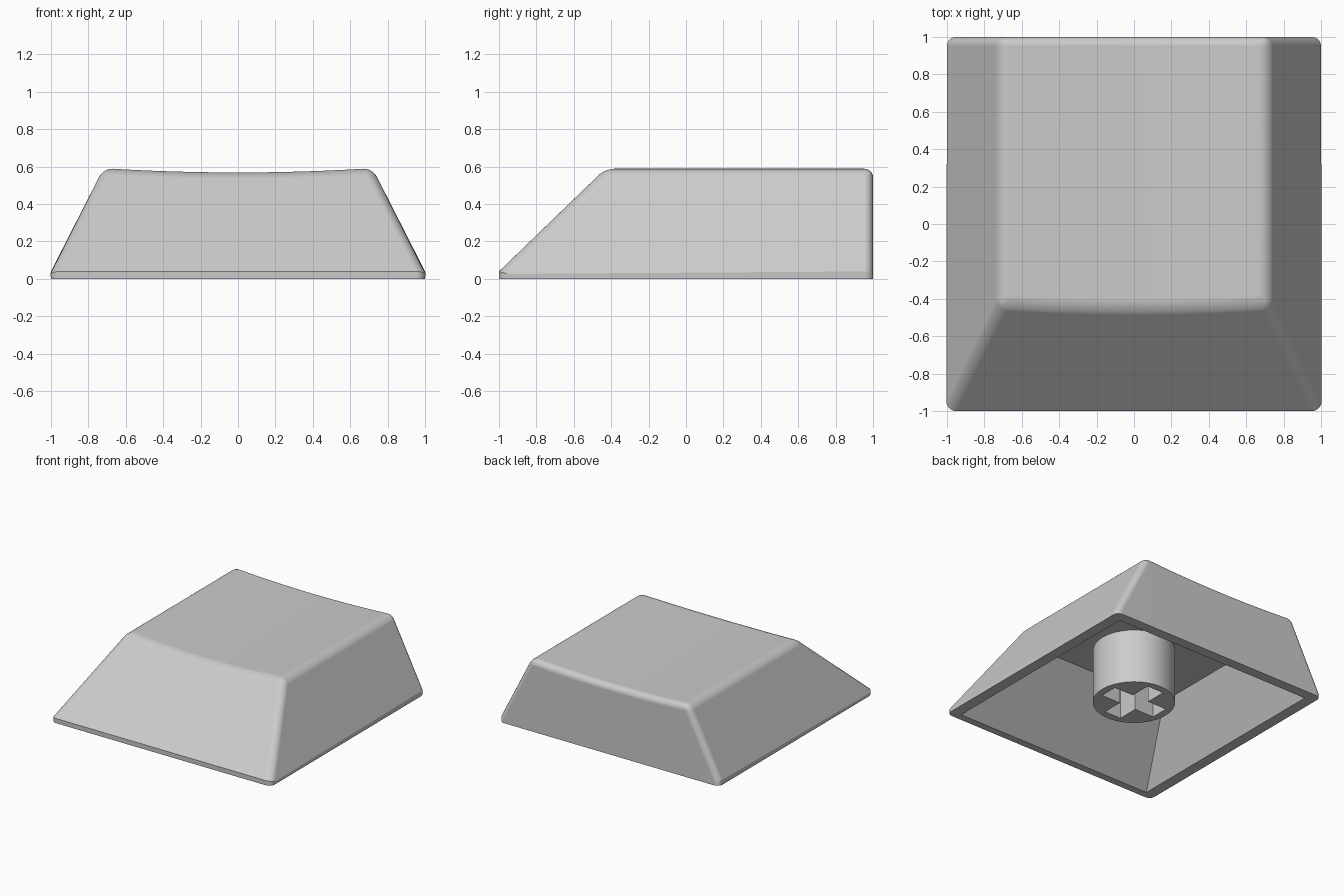
import bpy, bmesh
from math import radians
from mathutils import Matrix

cube = bpy.data.objects.get("Cube")
if cube:
    bpy.data.objects.remove(cube, do_unlink=True)

grey = bpy.data.materials.new("light grey plastic")
grey.use_nodes = True
colour = (0.6, 0.6, 0.6, 1)
grey.diffuse_color = colour
grey.node_tree.nodes["Principled BSDF"].inputs["Base Color"].default_value = colour


def loft(rings):
    """Closed solid through rectangles given as (half_width, front_y, back_y, z)."""
    bm = bmesh.new()
    loops = [[bm.verts.new(p) for p in ((-w, f, z), (w, f, z), (w, b, z), (-w, b, z))]
             for w, f, b, z in rings]
    for low, high in zip(loops, loops[1:]):
        for i in range(4):
            j = (i + 1) % 4
            bm.faces.new((low[i], low[j], high[j], high[i]))
    bm.faces.new(loops[0][::-1])
    bm.faces.new(loops[-1])
    return bm


def finish(bm, name):
    bmesh.ops.recalc_face_normals(bm, faces=bm.faces[:])
    mesh = bpy.data.meshes.new(name)
    bm.to_mesh(mesh)
    bm.free()
    mesh.materials.append(grey)
    obj = bpy.data.objects.new(name, mesh)
    bpy.context.collection.objects.link(obj)
    return obj


def activate(obj):
    bpy.ops.object.select_all(action='DESELECT')
    obj.select_set(True)
    bpy.context.view_layer.objects.active = obj


def cut(obj, cutter):
    mod = obj.modifiers.new("cut", 'BOOLEAN')
    mod.operation = 'DIFFERENCE'
    mod.solver = 'EXACT'
    mod.object = cutter
    activate(obj)
    bpy.ops.object.modifier_apply(modifier=mod.name)
    bpy.data.objects.remove(cutter, do_unlink=True)


def smooth(obj):
    activate(obj)
    bpy.ops.object.shade_smooth_by_angle(angle=radians(20))
    mod = obj.modifiers.new("even shading", 'WEIGHTED_NORMAL')
    mod.keep_sharp = True


# Outer body: short upright skirt, sloping front and sides, upright back
TOP, SKIRT = 0.59, 0.04
TOP_HALF, TOP_FRONT = 0.72, -0.43
bm = loft([(1, -1, 1, 0), (1, -1, 1, SKIRT), (TOP_HALF, TOP_FRONT, 1, TOP)])

# Round the corner edges and the rim of the top
edges = [e for e in bm.edges
         if abs(e.verts[0].co.z - e.verts[1].co.z) > 0.01
         or min(v.co.z for v in e.verts) > 0.5]
bmesh.ops.bevel(bm, geom=edges, offset=0.048, offset_type='OFFSET', segments=6,
                profile=0.5, affect='EDGES', clamp_overlap=False)

# Dish the top, sliding the front rim down its slope
CUTS = 10
for i in range(-CUTS, CUTS + 1):
    bmesh.ops.bisect_plane(bm, geom=bm.verts[:] + bm.edges[:] + bm.faces[:],
                           plane_co=(i * 0.66 / CUTS, 0, 0), plane_no=(1, 0, 0))
slide = (TOP_FRONT + 1) / (TOP - SKIRT)
for v in bm.verts:
    if v.co.z > 0.5:
        drop = 0.021 * max(0, 1 - (v.co.x / 0.69) ** 2)
        v.co.z -= drop
        if v.co.y < 0:
            v.co.y -= drop * slide
cap = finish(bm, "cap_shell")

# Hollow underside, with its mouth continued just below the base
mouth, ceiling = (0.91, -0.94, 0.915), (0.666, -0.446, 0.915)
cavity = finish(loft([(*mouth, -0.1), (*mouth, 0), (*ceiling, 0.48)]), "cavity_cutter")
cut(cap, cavity)
smooth(cap)

# Round stem under the ceiling
bm = bmesh.new()
bmesh.ops.create_cone(bm, cap_ends=True, segments=64, radius1=0.31, radius2=0.31,
                      depth=0.48, matrix=Matrix.Translation((0, 0, 0.27)))
stem = finish(bm, "stem")

# Cross-shaped socket in the stem
LONG, NARROW = 0.25, 0.075
for w, d in ((LONG, NARROW), (NARROW, LONG)):
    slot = finish(loft([(w, -d, d, -0.1), (w, -d, d, 0.46)]), "slot_cutter")
    cut(stem, slot)
smooth(stem)
